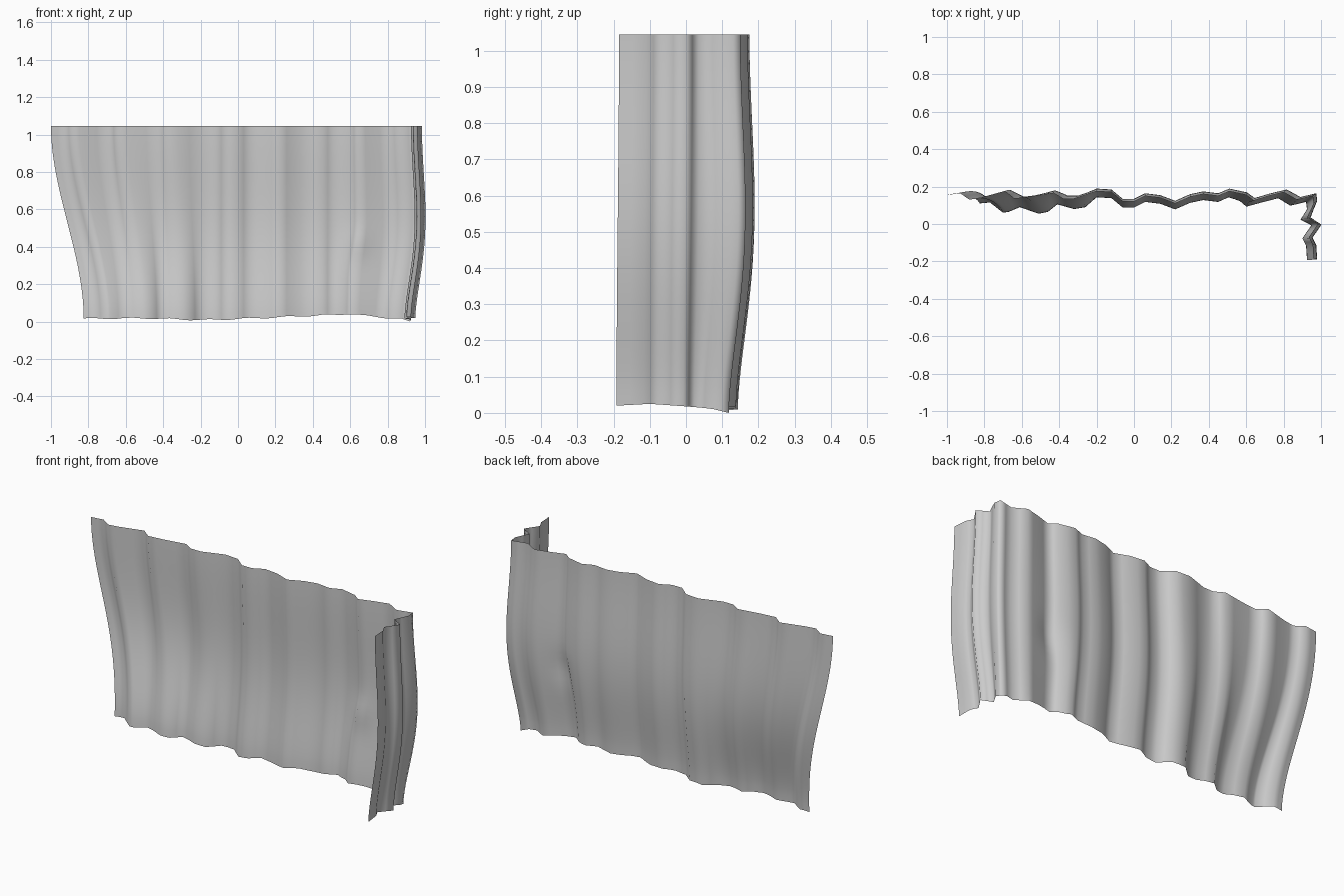
import bpy
import bmesh
import math
from mathutils import Vector

cube = bpy.data.objects.get("Cube")
if cube:
    bpy.data.objects.remove(cube, do_unlink=True)

HEIGHT = 1.045
ROWS = 28

# Plan profile of the top edge: loose left folds, flat run, folded return panel
loose_top = [(-1, .155), (-.93, .165), (-.88, .13), (-.82, .14), (-.69, .175),
             (-.64, .135), (-.55, .145), (-.43, .165), (-.38, .135), (-.32, .135)]
loose_hem = [(-.825, .11), (-.77, .115), (-.7, .06), (-.67, .065), (-.61, .09),
             (-.51, .055), (-.46, .065), (-.41, .105), (-.32, .08), (-.26, .09)]
flat_run = [(-.2, .175), (-.12, .17), (-.06, .12), (0, .12), (.06, .15),
            (.14, .14), (.22, .11), (.3, .145), (.37, .16), (.45, .15),
            (.51, .175), (.6, .155), (.64, .125), (.72, .15), (.8, .17), (.87, .13)]
return_panel = [(.955, .15), (.96, .11), (.925, .035), (.983, 0),
                (.935, -.07), (.955, -.11), (.96, -.185)]


def smooth(t):
    t = max(0, min(1, t))
    return t * t * (3 - 2 * t)


def bump(x, centre, width):
    return math.exp(-((x - centre) / width) ** 2)


def interpolate(keys, x):
    """Piecewise linear lookup through (position, value) keys."""
    for (a, va), (b, vb) in zip(keys, keys[1:]):
        if x <= b:
            return va + (vb - va) * max(0, (x - a) / (b - a))
    return keys[-1][1]


def side_weight(x):
    """How strongly a point follows the sideways sway of the return panel."""
    return smooth((x - .5) / .4)


def depth_weight(y):
    """How strongly a point follows the back-and-forth sway of the main run."""
    return smooth(y / .12)


def hem_point(x, y):
    """Lower edge of the flat run and return panel, drawn slightly inward."""
    return (x - .035 * side_weight(x), y - .007 - .025 * depth_weight(y))


def hem_height(x, y, on_panel):
    if on_panel:
        return interpolate([(-.19, .02), (-.1, .025), (0, .018), (.07, .012), (.118, 0)], y)
    ripple = .004 * math.sin(x * 30)
    return ripple + interpolate([(-.83, .015), (-.5, .018), (-.18, .008),
                                 (.1, .018), (.6, .04), (.93, .006)], x)


def subdivide(points):
    """Add a midpoint in every span of the profile."""
    result = []
    for a, b in zip(points, points[1:]):
        a, b = Vector(a), Vector(b)
        result += [a, a.lerp(b, .5)]
    return result + [Vector(points[-1])]


top = loose_top + flat_run + return_panel
hem = loose_hem + [hem_point(*p) for p in flat_run + return_panel]
panel_start = 2 * (len(top) - len(return_panel))
columns = list(zip(subdivide(top), subdivide(hem)))


def curtain_point(index, t):
    """Point on the cloth, t running from the top edge down to the hem."""
    upper, lower = columns[index]
    p = upper.lerp(lower, smooth(t))
    billow = max(0, math.sin(math.pi * t ** 1.2)) ** 1.5
    loose = smooth((-.2 - upper.x) / .2) * smooth((upper.x + 1) / .2)
    p.x += .038 * billow * side_weight(upper.x)
    p.y += billow * (.031 * depth_weight(upper.y) + .014 * loose)
    base = hem_height(lower.x, lower.y, index >= panel_start)
    z = HEIGHT + (base - HEIGHT) * t
    # Kinked fold that steps sideways below a small pinch
    if index < panel_start:
        p.x -= .03 * bump(upper.x, .62, .08) * smooth((t - .5) / .3)
        p.y -= .012 * bump(upper.x, .65, .04) * bump(z, .42, .08)
    return (p.x, p.y, z)


# Loft the cloth sheet from top edge to hem
bm = bmesh.new()
grid = [[bm.verts.new(curtain_point(i, r / ROWS)) for i in range(len(columns))]
        for r in range(ROWS + 1)]
for above, below in zip(grid, grid[1:]):
    for i in range(len(columns) - 1):
        bm.faces.new((above[i], below[i], below[i + 1], above[i + 1]))
mesh = bpy.data.meshes.new("curtain")
bm.to_mesh(mesh)
bm.free()

curtain = bpy.data.objects.new("curtain", mesh)
bpy.context.collection.objects.link(curtain)
bpy.context.view_layer.objects.active = curtain
curtain.select_set(True)
bpy.ops.object.shade_smooth_by_angle(angle=math.radians(150))
